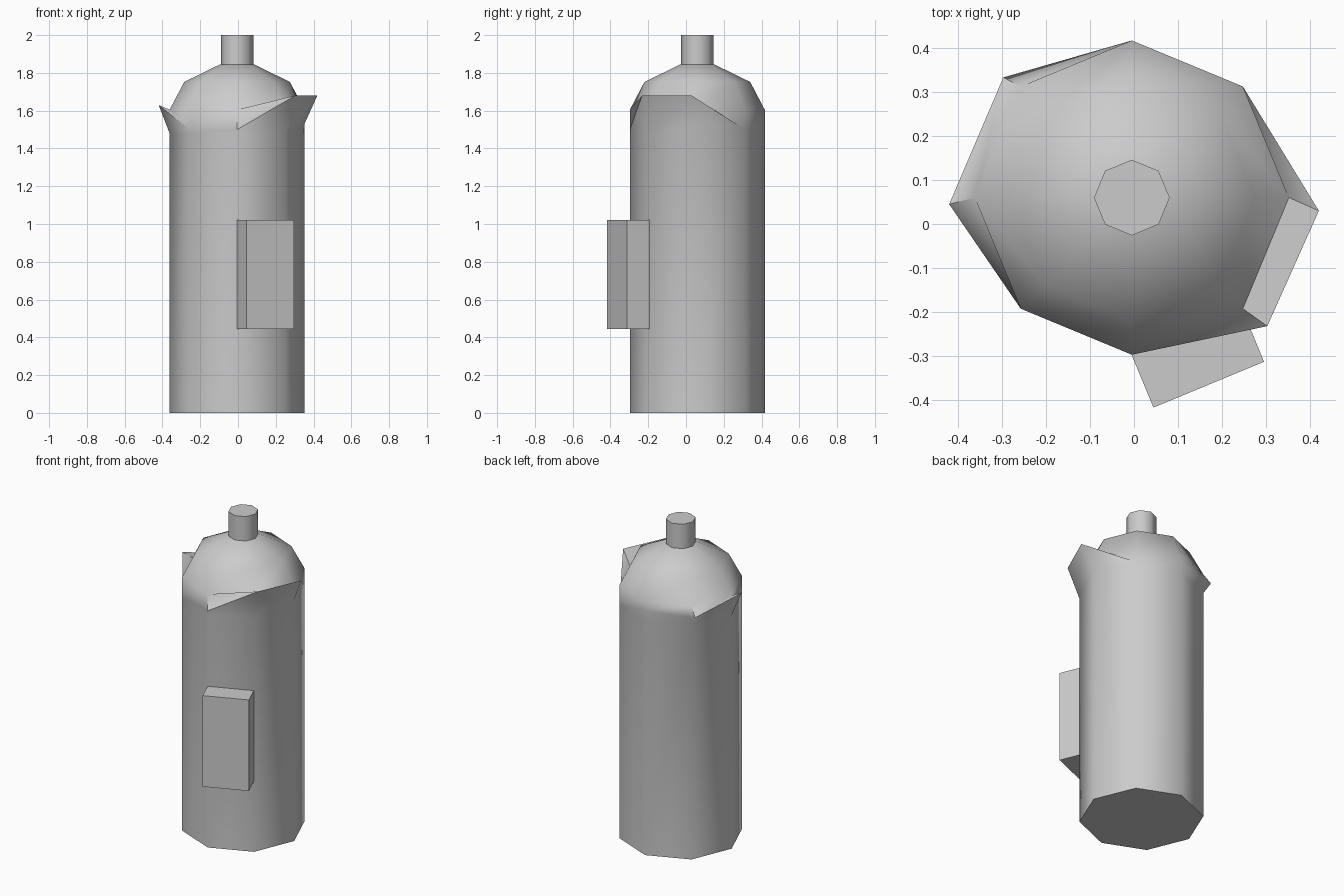
import bpy, math
from mathutils import Vector

cube = bpy.data.objects.get("Cube")
if cube:
    bpy.data.objects.remove(cube, do_unlink=True)

SIDES = 8
CENTRE = Vector((-0.005, 0.06, 0))
RADIUS = 0.357

grey = bpy.data.materials.new("plain grey")
grey.use_nodes = True
grey.diffuse_color = (0.6, 0.6, 0.6, 1)
grey.node_tree.nodes["Principled BSDF"].inputs["Base Color"].default_value = (0.6, 0.6, 0.6, 1)


def ring(radius, z):
    return [CENTRE + Vector((radius * math.cos(a), radius * math.sin(a), z))
            for a in (math.tau * i / SIDES for i in range(SIDES))]


def loft(name, rings):
    """Closed skin through a stack of rings."""
    verts = [v for r in rings for v in r]
    faces = [(k * SIDES + i, k * SIDES + (i + 1) % SIDES,
              (k + 1) * SIDES + (i + 1) % SIDES, (k + 1) * SIDES + i)
             for k in range(len(rings) - 1) for i in range(SIDES)]
    faces.append(tuple(reversed(range(SIDES))))
    faces.append(tuple(range(len(verts) - SIDES, len(verts))))
    mesh = bpy.data.meshes.new(name)
    mesh.from_pydata(verts, [], faces)
    return finish(bpy.data.objects.new(name, mesh))


def finish(obj):
    if obj.name not in bpy.context.collection.objects:
        bpy.context.collection.objects.link(obj)
    obj.data.materials.append(grey)
    bpy.ops.object.select_all(action="DESELECT")
    obj.select_set(True)
    bpy.context.view_layer.objects.active = obj
    bpy.ops.object.shade_smooth_by_angle(angle=math.radians(50))
    return obj


# Bottle body: the rim flares into two bent lips on opposite sides
shoulder = ring(RADIUS, 1.48)
rim = ring(RADIUS, 1.5)
shoulder[0].z = 1.53
rim[2].z = 1.55
flares = {0: (0.42, 0.03, 1.68), 7: (0.303, -0.232, 1.68),
          3: (-0.297, 0.333, 1.55), 4: (-0.42, 0.045, 1.63)}
for corner, point in flares.items():
    rim[corner] = Vector(point)

loft("bottle_body", [
    ring(RADIUS, 0), shoulder, rim,
    ring(RADIUS, 1.605), ring(0.28, 1.752), ring(0.09, 1.845),
])

# Neck
loft("bottle_neck", [ring(0.086, 1.84), ring(0.086, 2.0)])

# Box mounted flat on one side of the body
bpy.ops.mesh.primitive_cube_add(size=1, location=(0.145, -0.305, 0.733),
                                rotation=(0, 0, math.radians(22.5)))
box = bpy.context.object
box.name = "side_box"
box.scale = (0.272, 0.13, 0.577)
finish(box)
